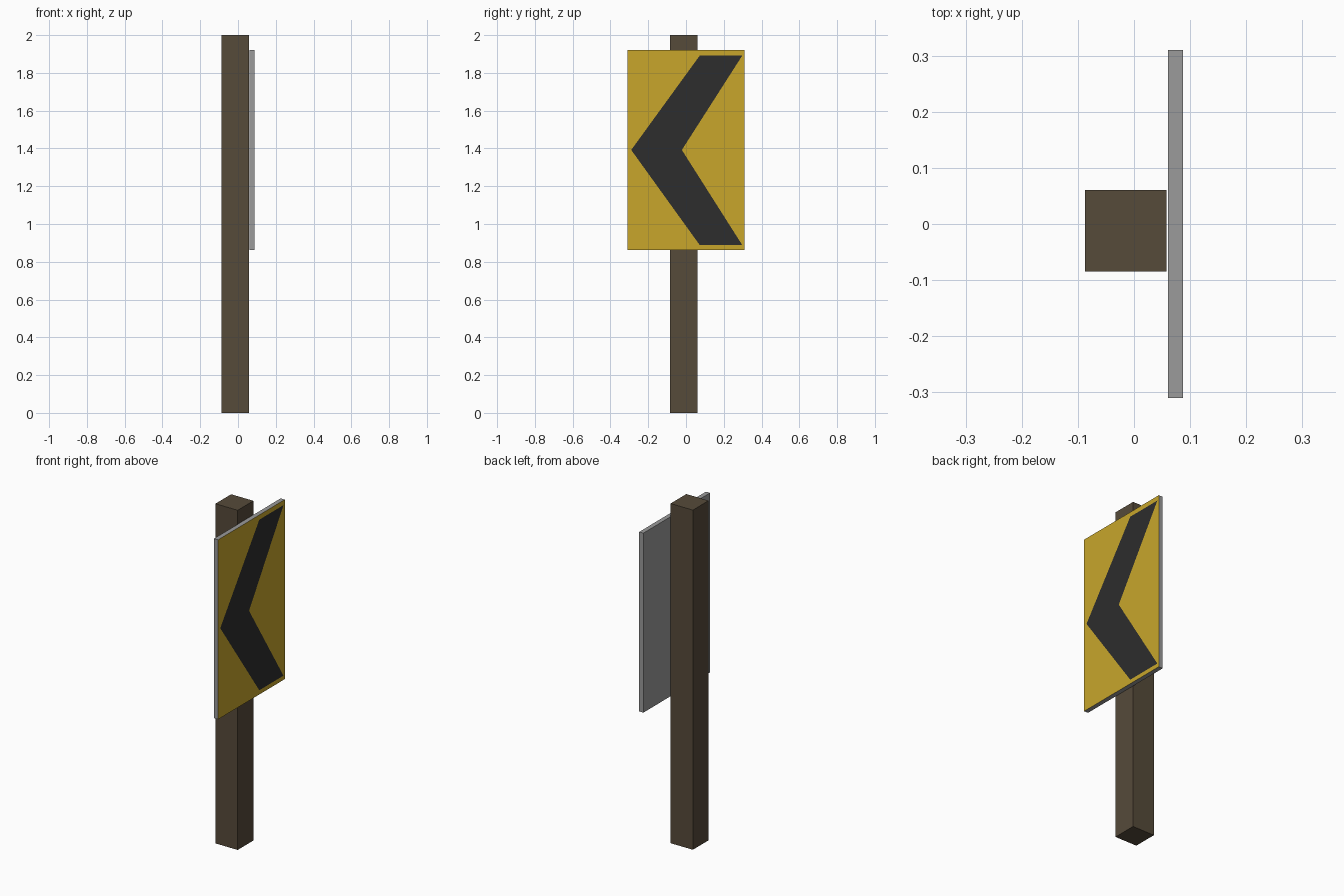
import bpy, bmesh

if "Cube" in bpy.data.objects:
    bpy.data.objects.remove(bpy.data.objects["Cube"])


def material(name, rgb):
    m = bpy.data.materials.new(name)
    m.diffuse_color = (*rgb, 1.0)
    m.use_nodes = True
    m.node_tree.nodes["Principled BSDF"].inputs["Base Color"].default_value = m.diffuse_color
    return m


brown = material("post brown", (0.093, 0.069, 0.042))
grey = material("metal grey", (0.328, 0.328, 0.328))
yellow = material("sign yellow", (0.578, 0.381, 0.024))
black = material("chevron black", (0.026, 0.026, 0.026))


def finish(name, bm, mats):
    bmesh.ops.recalc_face_normals(bm, faces=bm.faces[:])
    me = bpy.data.meshes.new(name)
    bm.to_mesh(me)
    bm.free()
    for m in mats:
        me.materials.append(m)
    ob = bpy.data.objects.new(name, me)
    bpy.context.collection.objects.link(ob)
    return ob


def box(lo, hi):
    bm = bmesh.new()
    bmesh.ops.create_cube(bm, size=1)
    for v in bm.verts:
        v.co = [(a + b) / 2 + c * (b - a) for a, b, c in zip(lo, hi, v.co)]
    return bm


# Square post
finish("post", box((-0.0875, -0.085, 0), (0.0575, 0.061, 2)), [brown])

# Sign plate: grey box whose front face is cut into chevron and background
X0, X1, W, ZB, ZT = 0.0605, 0.0875, 0.31, 0.863, 1.92
bm = box((X0, -W, ZB), (X1, W, ZT))
front = max(bm.faces, key=lambda f: f.calc_center_median().x)
corner = {(v.co.y > 0, v.co.z > 1.4): v for v in front.verts}
A, B = corner[False, True], corner[True, True]
D, C = corner[False, False], corner[True, False]
bmesh.ops.delete(bm, geom=[front], context='FACES_ONLY')

# Chevron outline, pointing towards -y
T1, T2, I, B2, B1, P = [bm.verts.new((X1, y, z)) for y, z in (
    (0.073, 1.892), (0.298, 1.892), (-0.022, 1.392),
    (0.298, 0.888), (0.073, 0.888), (-0.290, 1.392))]
for loop in ((P, I, T2, T1), (P, B1, B2, I)):
    bm.faces.new(loop).material_index = 2
for loop in ((A, T1, T2, B), (D, C, B2, B1), (D, P, A), (A, P, T1),
             (D, B1, P), (T2, I, B2), (B, T2, B2, C)):
    bm.faces.new(loop).material_index = 1
finish("sign_plate", bm, [grey, yellow, black])
